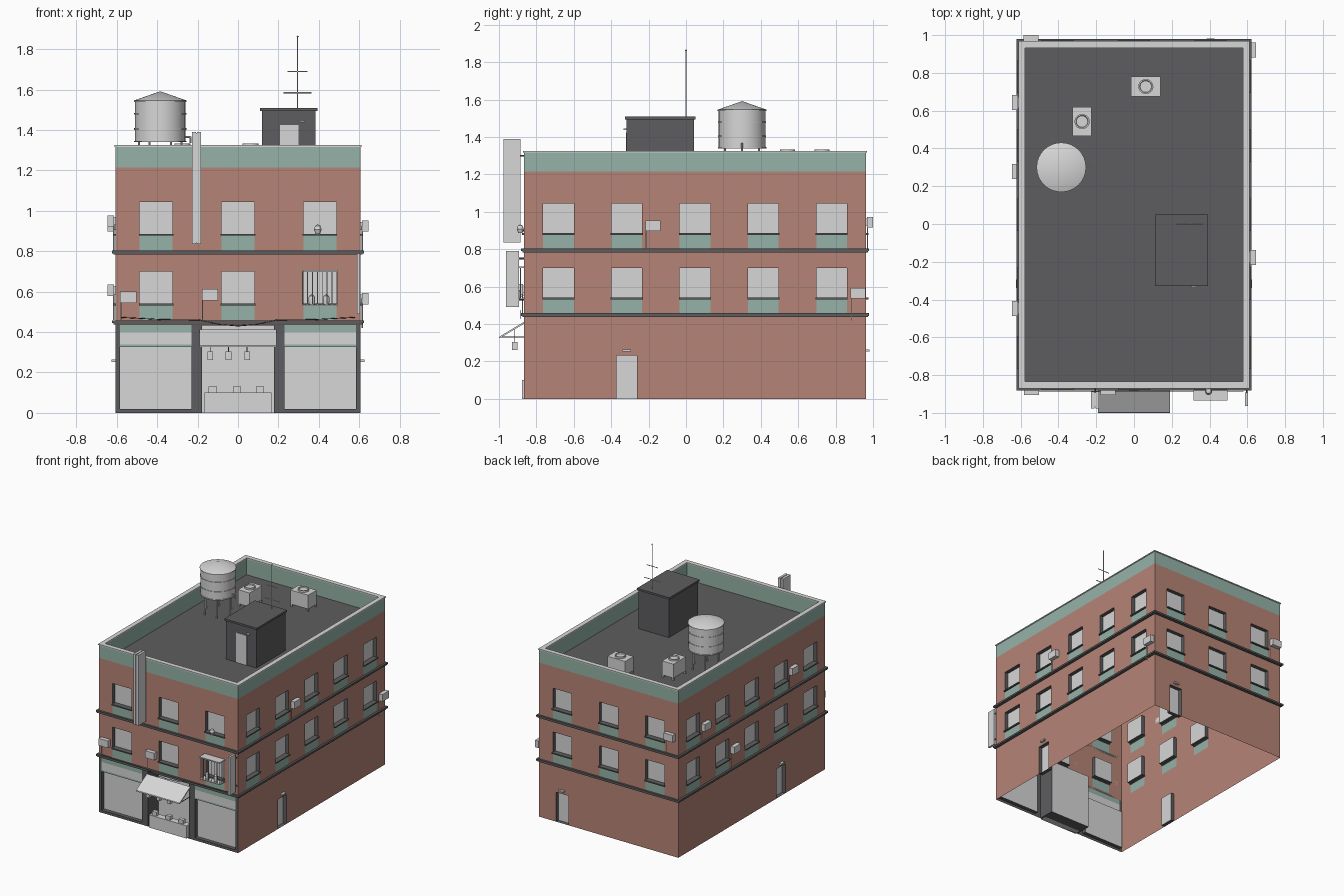
import bpy, bmesh, math
from mathutils import Matrix, Vector

if "Cube" in bpy.data.objects:
    bpy.data.objects.remove(bpy.data.objects["Cube"], do_unlink=True)


def material(name, r, g, b):
    m = bpy.data.materials.new(name)
    m.use_nodes = True
    m.diffuse_color = (r, g, b, 1)
    m.node_tree.nodes["Principled BSDF"].inputs["Base Color"].default_value = (r, g, b, 1)
    return m


BRICK, TEAL, DARK, PALE = range(4)
MATS = [material("brick_red", 0.47, 0.23, 0.18), material("muted_teal", 0.30, 0.45, 0.39),
        material("charcoal", 0.11, 0.11, 0.115), material("pale_grey", 0.68, 0.68, 0.68)]

# Building frame: half width, half depth, centre, heights
HX, HY, CY = 0.607, 0.9145, 0.0485
ROOF, BAND, TOP = 1.19, 1.215, 1.325


def side_matrix(quarter, offset):
    return (Matrix.Translation((0, CY, 0)) @ Matrix.Rotation(quarter * math.pi / 2, 4, 'Z')
            @ Matrix.Translation((0, -offset, 0)))


# Each side is laid out as if it were the front: x along the wall, -y outward
SIDES = {"front": side_matrix(0, HY), "right": side_matrix(1, HX),
         "back": side_matrix(2, HY), "left": side_matrix(3, HX)}


def finish(bm, name, mats, side=None, smooth=False, recalc=True):
    if recalc:
        bmesh.ops.recalc_face_normals(bm, faces=bm.faces)
    if side:
        bm.transform(SIDES[side])
    me = bpy.data.meshes.new(name)
    bm.to_mesh(me)
    bm.free()
    for i in mats:
        me.materials.append(MATS[i])
    ob = bpy.data.objects.new(name, me)
    bpy.context.scene.collection.objects.link(ob)
    if smooth:
        bpy.ops.object.select_all(action='DESELECT')
        ob.select_set(True)
        bpy.context.view_layer.objects.active = ob
        bpy.ops.object.shade_smooth_by_angle(angle=math.radians(30))
    return ob


def boxes(name, mat, items, side=None):
    bm = bmesh.new()
    for x0, x1, y0, y1, z0, z1 in items:
        bmesh.ops.create_cube(bm, size=1, matrix=Matrix.Translation(
            ((x0 + x1) / 2, (y0 + y1) / 2, (z0 + z1) / 2)) @ Matrix.Diagonal((x1 - x0, y1 - y0, z1 - z0, 1)))
    return finish(bm, name, [mat], side)


def rods(name, mat, pairs, r=0.003, side=None, n=6):
    bm = bmesh.new()
    for a, b in pairs:
        a, b = Vector(a), Vector(b)
        turn = (b - a).to_track_quat('Z', 'Y').to_matrix().to_4x4()
        bmesh.ops.create_cone(bm, cap_ends=True, segments=n, radius1=r, radius2=r,
                              depth=(b - a).length, matrix=Matrix.Translation((a + b) / 2) @ turn)
    return finish(bm, name, [mat], side, True)


def lathe(name, mat, profile, x, y, steps=32, side=None):
    bm = bmesh.new()
    vs = [bm.verts.new((x + r, y, z)) for r, z in profile]
    es = [bm.edges.new(p) for p in zip(vs, vs[1:])]
    bmesh.ops.spin(bm, geom=vs + es, cent=(x, y, 0), axis=(0, 0, 1), angle=math.tau, steps=steps)
    bmesh.ops.remove_doubles(bm, verts=bm.verts, dist=1e-5)
    return finish(bm, name, [mat], side, True)


def ring(name, mat, grow, width, z0, z1):
    # rectangular collar around the building
    bm = bmesh.new()
    loops = []
    for g, z in ((grow, z0), (grow, z1), (grow - width, z1), (grow - width, z0)):
        loops.append([bm.verts.new((sx * (HX + g), CY + sy * (HY + g), z))
                      for sx, sy in ((-1, -1), (1, -1), (1, 1), (-1, 1))])
    for k in range(4):
        a, b = loops[k], loops[(k + 1) % 4]
        for i in range(4):
            j = (i + 1) % 4
            bm.faces.new((a[i], a[j], b[j], b[i]))
    return finish(bm, name, [mat])


def wall(side, half, openings, panels):
    # gridded sheet with recessed openings and coloured panels
    bm = bmesh.new()
    rects = [o[:4] for o in openings + panels]
    us = sorted({-half, half} | {u for r in rects for u in r[:2]})
    zs = sorted({0, BAND, TOP} | {z for r in rects for z in r[2:4]})

    def quad(pts, mat):
        bm.faces.new([bm.verts.new(p) for p in pts]).material_index = mat

    def inside(r, u, z):
        return r[0] < u < r[1] and r[2] < z < r[3]

    for u0, u1 in zip(us, us[1:]):
        for z0, z1 in zip(zs, zs[1:]):
            u, z = (u0 + u1) / 2, (z0 + z1) / 2
            if any(inside(o, u, z) for o in openings):
                continue
            mat = TEAL if z > BAND else BRICK
            for p in panels:
                if inside(p, u, z):
                    mat = p[4]
            quad(((u0, 0, z0), (u1, 0, z0), (u1, 0, z1), (u0, 0, z1)), mat)
    for u0, u1, z0, z1, d in openings:
        c = [(u0, z0), (u1, z0), (u1, z1), (u0, z1)]
        quad([(u, d, z) for u, z in c], PALE)
        for (ua, za), (ub, zb) in zip(c, c[1:] + c[:1]):
            quad(((ua, 0, za), (ub, 0, zb), (ub, d, zb), (ua, d, za)), DARK)
    bmesh.ops.remove_doubles(bm, verts=bm.verts, dist=1e-5)
    finish(bm, side + "_wall", range(4), side, recalc=False)


# Walls, windows, sills, doors
W = 0.082
FLOORS = ((0.54, 0.70, 0.46), (0.885, 1.045, 0.803))
COLS = {"front": [-0.405, 0, 0.405], "back": [-0.405, 0, 0.405]}
COLS["right"] = COLS["left"] = [-0.73, -0.365, 0, 0.365, 0.73]
DOORS = {"right": -0.365, "left": 0.365, "back": -0.405}
for side, cols in COLS.items():
    openings, panels, sills = [], [], []
    for u in cols:
        for z0, z1, base in FLOORS:
            openings.append((u - W, u + W, z0, z1, 0.03))
            panels.append((u - W, u + W, base, z0, TEAL))
            sills.append((u - W - 0.004, u + W + 0.004, -0.012, 0.005, z0 - 0.008, z0 + 0.001))
    if side == "front":
        panels.append((-HX, HX, 0, 0.435, DARK))
        openings.append((-0.178, 0.178, 0.0, 0.432, 0.13))
        for a, b in ((-0.585, -0.23), (0.23, 0.585)):
            openings.append((a, b, 0.02, 0.325, 0.03))
            panels += [(a, b, 0.325, 0.435, TEAL), (a, b, 0.338, 0.40, PALE)]
    else:
        d = DOORS[side]
        openings.append((d - 0.055, d + 0.055, 0, 0.232, 0.03))
        boxes(side + "_door_lamp", PALE, [(d - 0.022, d + 0.022, -0.018, 0, 0.253, 0.265)], side)
    wall(side, HX if side in ("front", "back") else HY, openings, panels)
    boxes(side + "_window_sills", DARK, sills, side)

# Ledges, parapet and roof deck
for name, z in (("lower", 0.437), ("upper", 0.783)):
    ring(name + "_ledge", DARK, 0.016, 0.016, z + 0.007, z + 0.021)
    ring(name + "_ledge_foot", DARK, 0.009, 0.009, z, z + 0.007)
ring("parapet_lining", TEAL, -0.001, 0.026, ROOF, TOP - 0.006)
ring("parapet_cap", PALE, 0.005, 0.036, TOP - 0.008, TOP)
boxes("roof_deck", DARK, [(-0.59, 0.59, CY - 0.9, CY + 0.9, ROOF - 0.01, ROOF)])

# Rooftop shed and aerial
boxes("shed", DARK, [(0.12, 0.383, -0.318, 0.042, ROOF, 1.495),
                     (0.11, 0.393, -0.327, 0.05, 1.495, 1.51)])
boxes("shed_door", PALE, [(0.207, 0.30, -0.322, -0.317, ROOF, 1.425)])
boxes("shed_lamp", PALE, [(0.305, 0.328, -0.333, -0.318, 1.437, 1.446)])
rods("aerial", PALE, [((0.295, 0, 1.5), (0.295, 0, 1.865)), ((0.245, 0, 1.69), (0.345, 0, 1.69)),
                      ((0.225, 0, 1.585), (0.365, 0, 1.585))], 0.003)
lathe("aerial_tip", PALE, [(0, 1.857), (0.006, 1.862), (0, 1.868)], 0.295, 0, 8)

# Water tank
TX, TY = -0.385, 0.30
profile = [(0, 1.34), (0.13, 1.34), (0.13, 1.347), (0.125, 1.347)]
for z in (1.405, 1.48):
    profile += [(0.125, z - 0.004), (0.129, z - 0.004), (0.129, z + 0.004), (0.125, z + 0.004)]
profile += [(0.125, 1.54), (0.131, 1.54), (0.131, 1.546), (0, 1.592)]
lathe("water_tank", PALE, profile, TX, TY)
legs = [(TX + 0.105 * math.cos(a), TY + 0.105 * math.sin(a)) for a in [k * math.pi / 3 for k in range(6)]]
rods("tank_legs", PALE, [((x, y, ROOF), (x, y, 1.34)) for x, y in legs], 0.006)
rods("tank_outlet", PALE, [((TX + 0.1, TY, 1.365), (TX + 0.15, TY, 1.365)),
                           ((TX + 0.15, TY, 1.367), (TX + 0.15, TY, 1.335))], 0.005)

# Rooftop cooling units with fan rings
for name, x0, x1, y0, y1 in (("west", -0.325, -0.225, 0.465, 0.62), ("north", -0.015, 0.14, 0.675, 0.78)):
    feet = [(x, x + 0.012, y, y + 0.012, ROOF, 1.21) for x in (x0, x1 - 0.012) for y in (y0, y1 - 0.012)]
    boxes(name + "_roof_cooler", PALE, [(x0, x1, y0, y1, 1.21, 1.32)] + feet)
    lathe(name + "_roof_fan", PALE, [(0, 1.326), (0.03, 1.326), (0.033, 1.333), (0.04, 1.333), (0.04, 1.32)],
          (x0 + x1) / 2, (y0 + y1) / 2, 20)

# Wall cooling units with drain pipes
for i, (side, u, z, foot) in enumerate((
        ("front", -0.543, 0.573, 0.46), ("front", -0.138, 0.585, 0.46),
        ("right", -0.225, 0.925, 0.80), ("right", 0.872, 0.565, 0.42),
        ("back", 0.545, 0.945, 0.80), ("left", -0.595, 0.925, 0.80),
        ("left", -0.23, 0.607, 0.46), ("left", 0.495, 0.95, 0.80))):
    boxes(f"{side}_wall_cooler_{i}", PALE, [(u - 0.04, u + 0.04, -0.038, -0.006, z - 0.028, z + 0.028),
                                            (u - 0.03, u + 0.03, -0.006, 0.0, z - 0.02, z + 0.02)], side)
    rods(f"{side}_drain_pipe_{i}", PALE, [((u - 0.037, -0.008, foot), (u - 0.037, -0.008, z))], 0.003, side)

# Hanging blade signs
boxes("tall_sign", PALE, [(-0.228, -0.209, -0.11, -0.02, 0.835, 1.39),
                          (-0.209, -0.203, -0.104, -0.026, 0.84, 1.385),
                          (-0.203, -0.184, -0.11, -0.02, 0.835, 1.39)], "front")
boxes("short_sign", PALE, [(0.588, 0.604, -0.097, -0.026, 0.49, 0.79)], "front")
rods("sign_brackets", DARK, [((x, -0.03, z), (x, 0, z)) for x, z in
                             ((-0.206, 1.3), (-0.206, 0.9), (0.596, 0.75), (0.596, 0.53))], 0.005, "front")

# Shop awning, counter, goods and lanterns
bm = bmesh.new()
for x0, x1 in ((-0.19, 0.19),):
    f = bm.faces.new([bm.verts.new((x0, y, z)) for y, z in
                      ((0, 0.412), (-0.132, 0.333), (-0.134, 0.325), (-0.128, 0.325), (0, 0.402))])
    new = bmesh.ops.extrude_face_region(bm, geom=[f])["geom"]
    bmesh.ops.translate(bm, vec=(x1 - x0, 0, 0), verts=[v for v in new if isinstance(v, bmesh.types.BMVert)])
finish(bm, "shop_awning", [PALE], "front")
rods("awning_arms", DARK, [((x, 0.0, 0.33), (x, -0.13, 0.33)) for x in (-0.185, 0.185)], 0.003, "front")
boxes("shop_counter", PALE, [(-0.165, 0.165, -0.01, 0.04, 0, 0.1)], "front")
boxes("counter_goods", PALE, [(x - 0.02, x + 0.02, 0, 0.03, 0.1, 0.13) for x in (-0.125, -0.005, 0.108)], "front")
LAMPS = (-0.138, -0.047, 0.045)
boxes("lanterns", PALE, [(x - 0.014, x + 0.014, -0.063, -0.036, 0.262, 0.303) for x in LAMPS], "front")
rods("lantern_cords", DARK, [((x, -0.05, 0.303), (x, -0.05, 0.372)) for x in LAMPS], 0.002, "front")

# Window cage with canopy and pots
X0, X1, YO = 0.32, 0.49, -0.065
boxes("cage_plates", PALE, [(X0 - 0.004, X1 + 0.004, YO, 0, 0.53, 0.536),
                            (X0 - 0.004, X1 + 0.004, YO - 0.003, 0, 0.70, 0.708)], "front")
step = (X1 - X0) / 7
bars = [(X0 + i * step, YO + 0.003) for i in range(8)] + [(x, y) for x in (X0, X1) for y in (-0.042, -0.02)]
rods("cage_bars", PALE, [((x, y, 0.535), (x, y, 0.70)) for x, y in bars], 0.0025, "front")
for i, x in enumerate((0.365, 0.437)):
    lathe(f"plant_pot_{i}", PALE, [(0, 0.536), (0.013, 0.536), (0.017, 0.56), (0.014, 0.578), (0, 0.588)],
          x, -0.035, 14, "front")
lathe("sill_urn", PALE, [(0, 0.886), (0.011, 0.886), (0.019, 0.908), (0.013, 0.926), (0, 0.934)],
      0.395, -0.02, 14, "front")

# Sagging cable along the shop front
path = [(-0.58, 0.473), (-0.38, 0.462), (-0.19, 0.46), (-0.09, 0.437), (0, 0.43)]
path += [(-x, z) for x, z in path[-2::-1]]
rods("front_cable", DARK, [((a[0], -0.02, a[1]), (b[0], -0.02, b[1])) for a, b in zip(path, path[1:])],
     0.002, "front")
